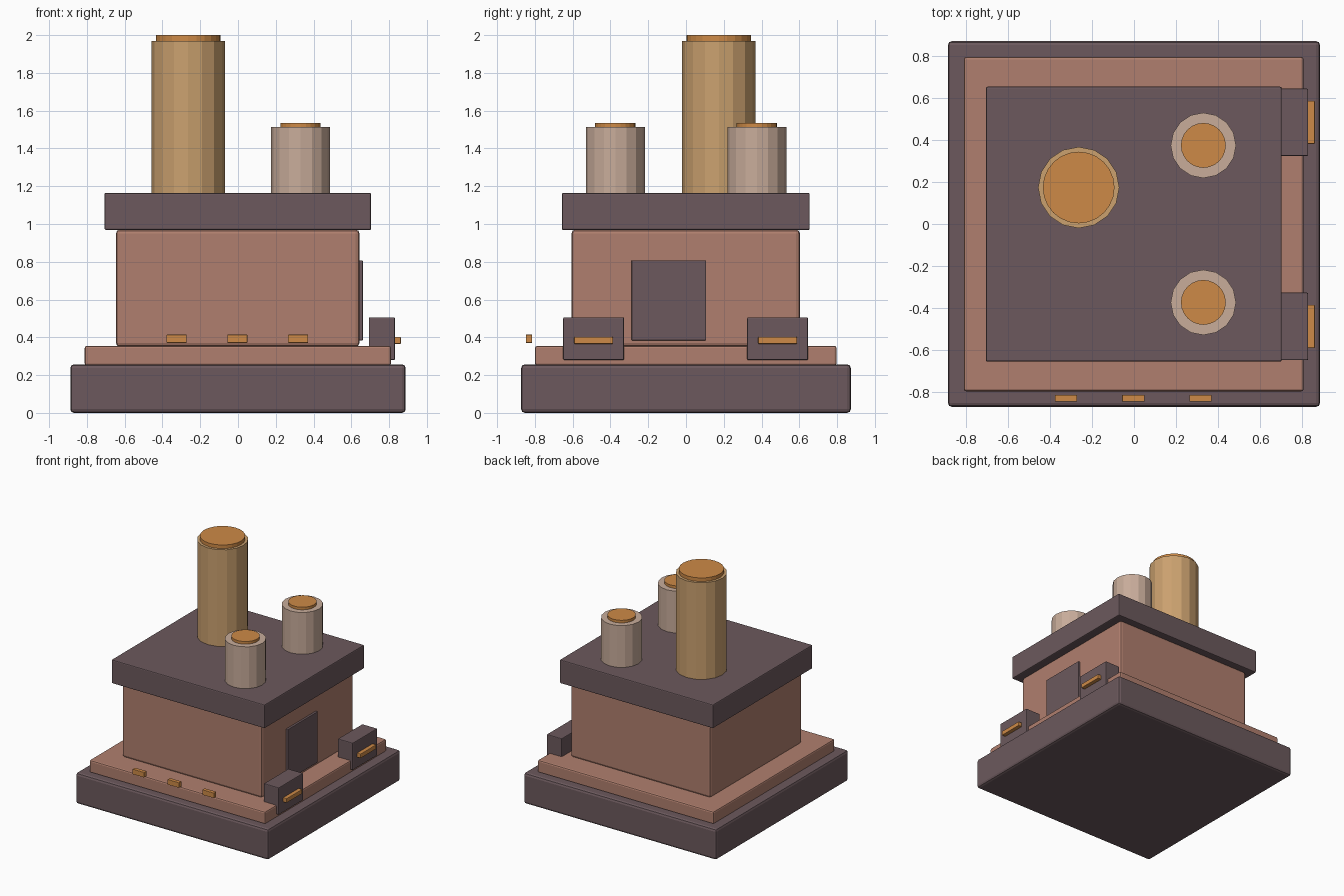
import bpy
import math

if "Cube" in bpy.data.objects:
    bpy.data.objects.remove(bpy.data.objects["Cube"])


def material(name, r, g, b):
    """Flat colour given as 0-255 display values."""
    def lin(c):
        c /= 255
        return c / 12.92 if c <= 0.04045 else ((c + 0.055) / 1.055) ** 2.4
    m = bpy.data.materials.new(name)
    m.diffuse_color = (lin(r), lin(g), lin(b), 1)
    m.use_nodes = True
    m.node_tree.nodes["Principled BSDF"].inputs["Base Color"].default_value = m.diffuse_color
    return m


DARK = material("dark_slate", 108, 89, 93)
BRICK = material("brick_pink", 176, 127, 110)
ORANGE = material("glowing_orange", 205, 138, 71)
TAN = material("tan_metal", 203, 161, 111)
PALE = material("pale_clay", 200, 172, 154)


def finish(ob, name, mat, bevel=0, segments=2):
    ob.name = name
    ob.data.materials.append(mat)
    if bevel:
        mod = ob.modifiers.new("rounded_edges", 'BEVEL')
        mod.width = bevel
        mod.segments = segments
        mod.limit_method = 'ANGLE'
    return ob


def box(name, mat, x, y, z, bevel=0):
    """Box from (min, max) pairs on each axis."""
    spans = (x, y, z)
    bpy.ops.mesh.primitive_cube_add(size=1, location=[(a + b) / 2 for a, b in spans])
    ob = bpy.context.object
    ob.scale = [b - a for a, b in spans]
    bpy.ops.object.transform_apply(location=False, rotation=False, scale=True)
    return finish(ob, name, mat, bevel)


def cylinder(name, mat, x, y, radius, z0, z1, sides):
    bpy.ops.mesh.primitive_cylinder_add(vertices=sides, radius=radius, depth=z1 - z0,
                                        location=(x, y, (z0 + z1) / 2))
    return finish(bpy.context.object, name, mat)


# Stacked building: plinth, step, walls, roof slab
box("plinth", DARK, (-0.888, 0.888), (-0.873, 0.873), (0, 0.257), 0.02)
box("step", BRICK, (-0.812, 0.81), (-0.799, 0.797), (0.25, 0.355), 0.012)
box("walls", BRICK, (-0.646, 0.643), (-0.606, 0.603), (0.35, 0.97), 0.02)
box("roof_slab", DARK, (-0.707, 0.705), (-0.657, 0.655), (0.968, 1.165), 0.008)

# Door on the right wall
box("door", DARK, (0.62, 0.661), (-0.288, 0.106), (0.384, 0.807), 0.003)

# Side hatches with bar handles
for label, yc in (("front", -0.489), ("back", 0.485)):
    box(label + "_hatch", DARK, (0.693, 0.831), (yc - 0.161, yc + 0.161), (0.28, 0.506), 0.006)
    box(label + "_handle", ORANGE, (0.81, 0.863), (yc - 0.103, yc + 0.103), (0.365, 0.402), 0.005)

# Row of small lamps along the front
for i in range(3):
    xc = -0.325 + 0.3215 * i
    box(f"lamp_{i + 1}", ORANGE, (xc - 0.053, xc + 0.053), (-0.847, -0.815), (0.371, 0.414), 0.002)

# Tall chimney and two short vents, each with a glowing cap
cylinder("chimney", TAN, -0.264, 0.174, 0.194, 1.15, 1.97, 16)
cylinder("chimney_cap", ORANGE, -0.264, 0.174, 0.171, 1.96, 2.0, 24)
for label, yc in (("front", -0.374), ("back", 0.375)):
    cylinder(label + "_vent", PALE, 0.331, yc, 0.156, 1.15, 1.513, 16)
    cylinder(label + "_vent_cap", ORANGE, 0.331, yc, 0.107, 1.50, 1.535, 24)
